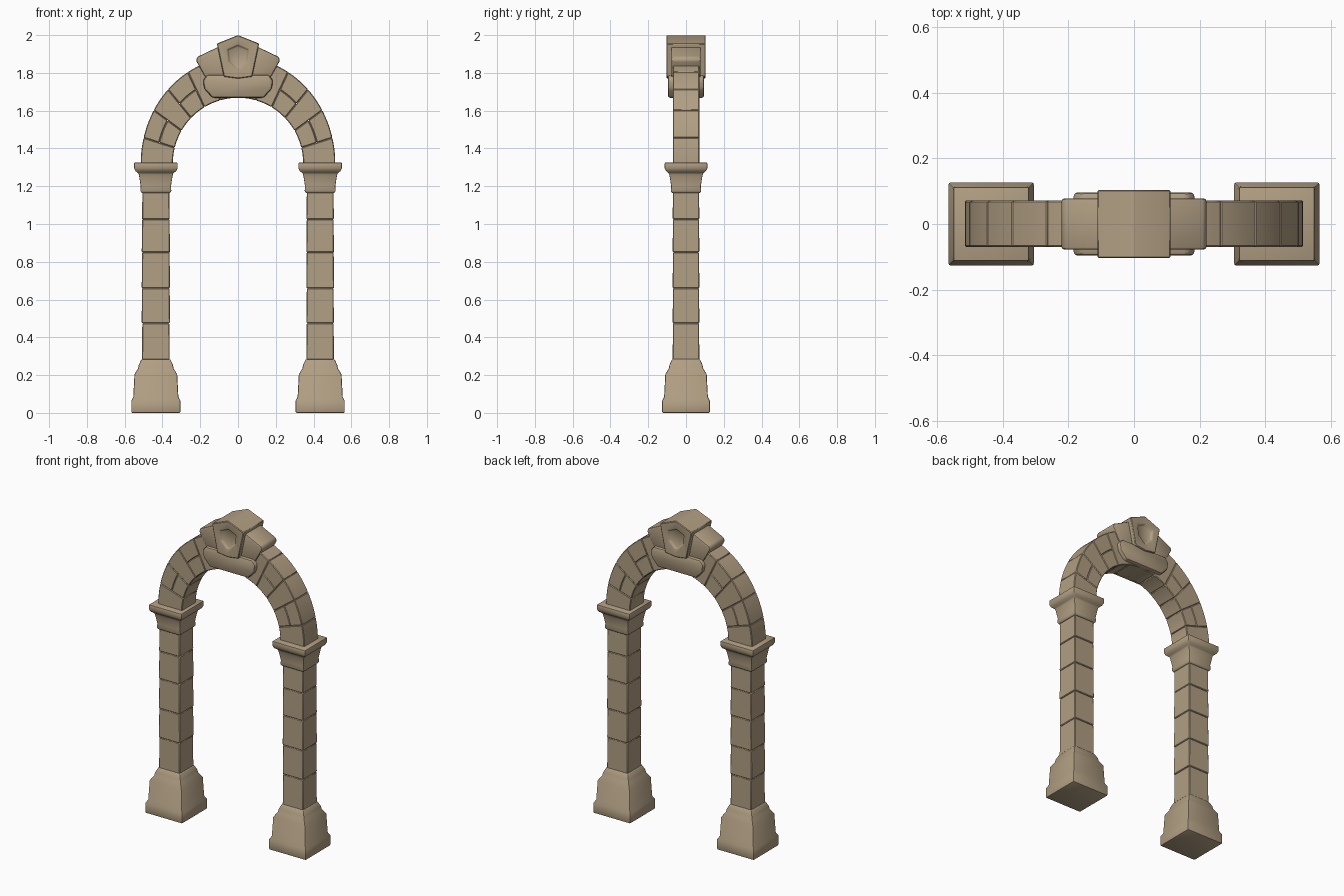
import bpy, bmesh, math, random

random.seed(4)
cube = bpy.data.objects.get("Cube")
if cube:
    bpy.data.objects.remove(cube, do_unlink=True)

STONE = (0.44, 0.345, 0.225, 1)
stone = bpy.data.materials.new("tan stone")
stone.use_nodes = True
stone.diffuse_color = STONE
bsdf = stone.node_tree.nodes["Principled BSDF"]
bsdf.inputs["Base Color"].default_value = STONE
bsdf.inputs["Roughness"].default_value = 0.9


def loft(name, sections, bevel=0.006, segments=2):
    """Skin a list of equal-length closed sections, cap both ends, soften edges."""
    bm = bmesh.new()
    rings = [[bm.verts.new(p) for p in s] for s in sections]
    n = len(rings[0])
    for a, b in zip(rings, rings[1:]):
        for i in range(n):
            j = (i + 1) % n
            bm.faces.new((a[i], a[j], b[j], b[i]))
    bm.faces.new(rings[0])
    bm.faces.new(rings[-1])
    bmesh.ops.recalc_face_normals(bm, faces=bm.faces)
    if bevel:
        sharp = [e for e in bm.edges if e.calc_face_angle(0) > math.radians(32)]
        bmesh.ops.bevel(bm, geom=sharp, offset=bevel, segments=segments,
                        profile=0.5, affect='EDGES', clamp_overlap=True)
    mesh = bpy.data.meshes.new(name)
    bm.to_mesh(mesh)
    bm.free()
    mesh.materials.append(stone)
    obj = bpy.data.objects.new(name, mesh)
    bpy.context.collection.objects.link(obj)
    bpy.ops.object.select_all(action='DESELECT')
    obj.select_set(True)
    bpy.context.view_layer.objects.active = obj
    bpy.ops.object.shade_smooth_by_angle(angle=math.radians(35))
    return obj


def square(x, half, z, half_y=None):
    hy = half_y or half
    return [(x - half, -hy, z), (x + half, -hy, z), (x + half, hy, z), (x - half, hy, z)]


def prism(name, outline, half_y, bevel):
    return loft(name, [[(x, y, z) for x, z in outline] for y in (-half_y, half_y)], bevel)


PIER_X, SPRING = 0.435, 1.32
BASE = [(0.130, 0), (0.130, 0.065), (0.119, 0.085), (0.113, 0.205),
        (0.094, 0.235), (0.090, 0.255), (0.076, 0.285)]
CAPITAL = [(0.077, 1.165), (0.082, 1.175), (0.080, 1.2), (0.088, 1.25),
           (0.092, 1.268), (0.108, 1.28), (0.115, 1.295), (0.115, 1.325)]
JOINTS = [0.28, 0.475, 0.66, 0.85, 1.025, 1.17]


def arch_section(angle, r0, r1):
    """Cross-section of the arch ring; r0 and r1 run from 0 (inside) to 1 (outside)."""
    pts = []
    for r, y in ((r0, -0.07), (r1, -0.07), (r1, 0.071), (r0, 0.071)):
        rx, rz = 0.345 + 0.170 * r, 0.348 + 0.217 * r
        pts.append((rx * math.cos(angle), y, SPRING + rz * math.sin(angle)))
    return pts


def voussoir(name, a, b, r0=0, r1=1):
    steps = 5
    loft(name, [arch_section(a + (b - a) * i / steps, r0, r1)
                for i in range(steps + 1)], 0.004, 1)


for side, s in (("left", 1), ("right", -1)):
    x = s * PIER_X
    # Moulded base and capital
    loft(f"{side}_base", [square(x, h, z, h * 0.97) for h, z in BASE], 0.006)
    loft(f"{side}_capital", [square(x, h, z, h * 0.98) for h, z in CAPITAL], 0.004)
    # Shaft of slightly uneven stacked blocks
    for i, (z0, z1) in enumerate(zip(JOINTS, JOINTS[1:])):
        w = 0.073 + random.uniform(-0.0015, 0.0015)
        loft(f"{side}_shaft_block_{i}",
             [square(x, w + 0.001, z0, 0.071), square(x, w - 0.001, z1, 0.069)], 0.004, 1)
    # Arch stones, every second one split into two rings
    cuts = [0, 14, 30, 44, 59, 74, 90]
    for i, (d0, d1) in enumerate(zip(cuts, cuts[1:])):
        a, b = (math.radians(d if s > 0 else 180 - d) for d in (d0, d1))
        if i % 2:
            voussoir(f"{side}_inner_arch_stone_{i}", a, b, 0, 0.5)
            voussoir(f"{side}_outer_arch_stone_{i}", a, b, 0.5, 1)
        else:
            voussoir(f"{side}_arch_stone_{i}", a, b)
    # Wedge stone beside the keystone
    prism(f"{side}_shoulder_stone",
          [(s * px, pz) for px, pz in
           ((0.05, 1.955), (0.11, 1.935), (0.215, 1.885), (0.222, 1.865),
            (0.175, 1.78), (0.05, 1.76))], 0.078, 0.008)

# Plaque under the keystone, with clipped corners
half = [(0.135, 1.668), (0.178, 1.715), (0.186, 1.76), (0.163, 1.79)]
prism("plaque", half + [(-px, pz) for px, pz in reversed(half)], 0.096, 0.012)

# Keystone with a sunken shield on front and back
outer = [(0, 2.0), (0.112, 1.955), (0.075, 1.78), (0, 1.77), (-0.075, 1.78), (-0.112, 1.955)]
shield = [(0, 1.95), (0.058, 1.925), (0.05, 1.86), (0, 1.81), (-0.05, 1.86), (-0.058, 1.925)]
inner = [(px * 0.88, 1.885 + (pz - 1.885) * 0.88) for px, pz in shield]
layers = [(inner, -0.09), (shield, -0.104), (outer, -0.104),
          (outer, 0.104), (shield, 0.104), (inner, 0.09)]
loft("keystone", [[(px, y, pz) for px, pz in pts] for pts, y in layers], 0.004, 1)
